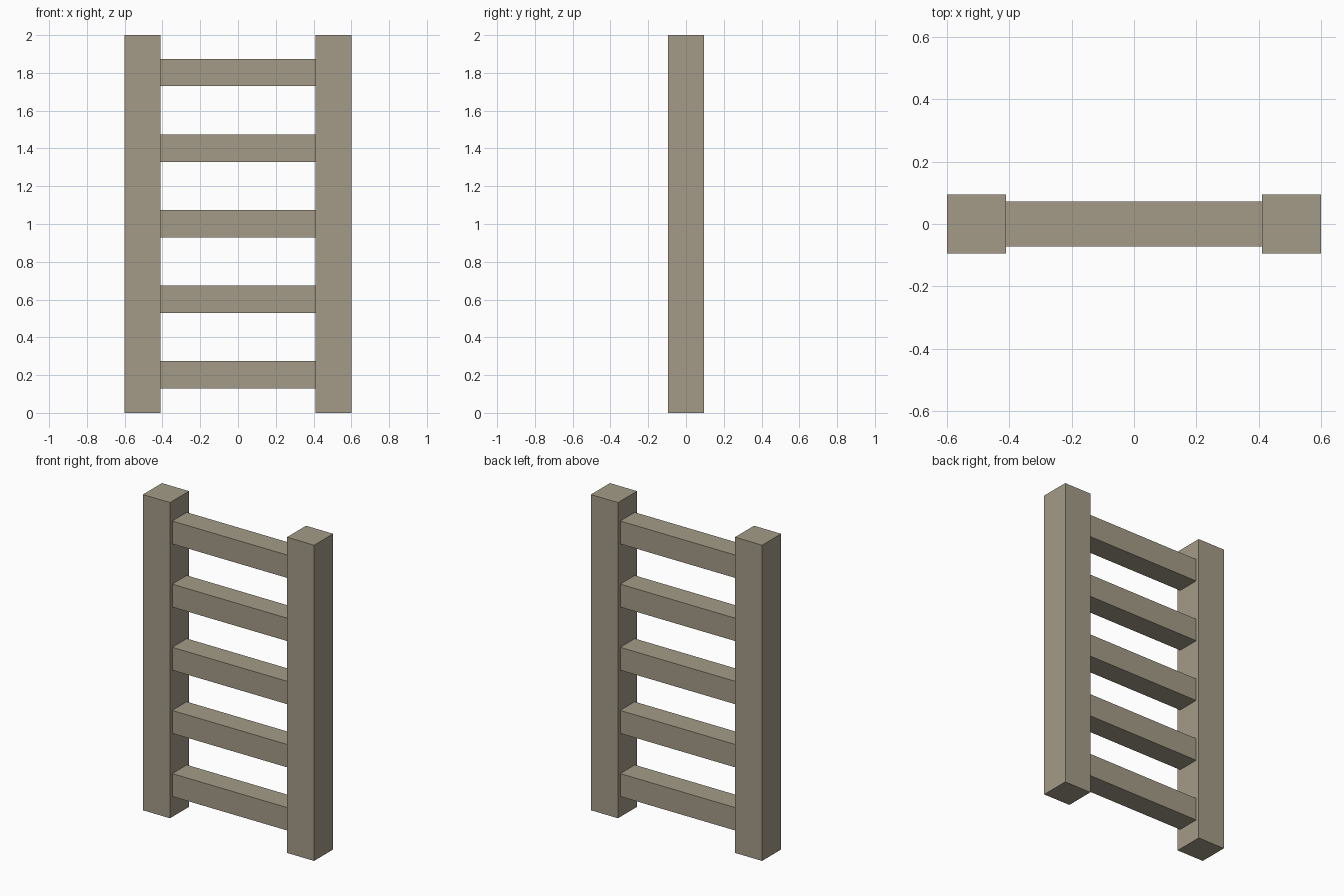
import bpy

if "Cube" in bpy.data.objects:
    bpy.data.objects.remove(bpy.data.objects["Cube"], do_unlink=True)

# Single weathered wood colour
wood = bpy.data.materials.new("weathered_wood")
wood.use_nodes = True
colour = (0.37, 0.33, 0.245, 1)
wood.diffuse_color = colour
wood.node_tree.nodes["Principled BSDF"].inputs["Base Color"].default_value = colour


def beam(name, centre, size):
    """Square-edged timber with its size applied to the mesh."""
    bpy.ops.mesh.primitive_cube_add(size=1, location=centre)
    obj = bpy.context.object
    obj.name = name
    obj.scale = size
    bpy.ops.object.transform_apply(location=False, rotation=False, scale=True)
    obj.data.materials.append(wood)
    return obj


HEIGHT = 2.0
HALF_WIDTH = 0.6
RAIL = 0.19
RUNG = 0.145
RUNG_COUNT = 5

# Upright side rails
for side, sign in (("left", 1), ("right", -1)):
    beam(f"{side}_rail", (sign * (HALF_WIDTH - RAIL / 2), 0, HEIGHT / 2),
         (RAIL, RAIL, HEIGHT))

# Evenly spaced rungs between the rails
spacing = HEIGHT / RUNG_COUNT
for i in range(RUNG_COUNT):
    beam(f"rung_{i + 1}", (0, 0, spacing * (i + 0.5) + 0.002),
         (2 * (HALF_WIDTH - RAIL), RUNG, RUNG))
